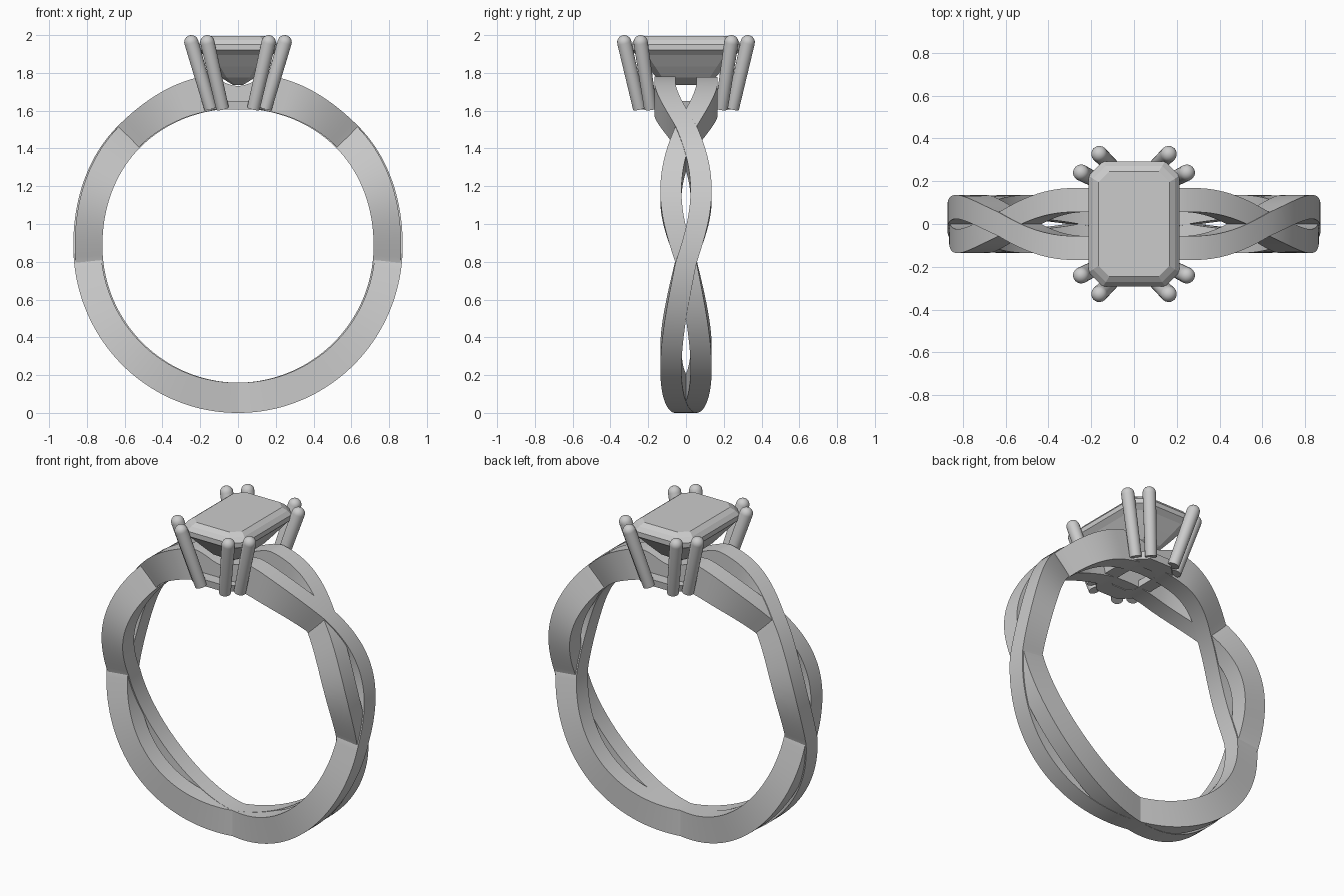
import bpy, bmesh, math
from mathutils import Vector

if "Cube" in bpy.data.objects:
    bpy.data.objects.remove(bpy.data.objects["Cube"])

CZ = 0.885  # centre height of the finger hole


def finish(name, bm, angle=None):
    bmesh.ops.recalc_face_normals(bm, faces=bm.faces)
    me = bpy.data.meshes.new(name)
    bm.to_mesh(me)
    bm.free()
    ob = bpy.data.objects.new(name, me)
    bpy.context.collection.objects.link(ob)
    if angle:
        bpy.ops.object.select_all(action='DESELECT')
        ob.select_set(True)
        bpy.context.view_layer.objects.active = ob
        bpy.ops.object.shade_smooth_by_angle(angle=math.radians(angle))
    return ob


def skin(bm, rings, closed=False):
    loops = [[bm.verts.new(p) for p in r] for r in rings]
    n = len(loops[0])
    for i in range(len(loops) - (0 if closed else 1)):
        a, b = loops[i], loops[(i + 1) % len(loops)]
        for j in range(n):
            k = (j + 1) % n
            bm.faces.new((a[j], a[k], b[k], b[j]))
    return loops


def blend(keys, x):
    for (x0, y0), (x1, y1) in zip(keys, keys[1:]):
        if x <= x1:
            t = (x - x0) / (x1 - x0)
            return y0 + (y1 - y0) * t * t * (3 - 2 * t)
    return keys[-1][1]


# Sideways swing of a strand, by degrees from the top of the ring
def swing(a):
    if a < 45:
        return 0.112 * math.sin(math.pi / 2 * min(1, (45 - a) / 27))
    if a < 96:
        return -0.08 * math.sin(math.pi * (a - 45) / 51)
    return 0.08 * math.sin(math.pi * (a - 96) / 84)


OUTER = [(0, 0.845), (13, 0.915), (45, 0.895), (90, 0.868), (180, 0.885)]
INNER = [(0, 0.727), (45, 0.737), (90, 0.722), (180, 0.725)]

# Twisted band: one rectangular strand that circles twice and crosses itself
rings = []
STEPS = 360
for i in range(STEPS):
    t = 720 * i / STEPS
    turn = 1 if t < 360 else -1
    phi = t % 360
    a = min(phi, 360 - phi)
    y = swing(a) * turn * (1 if phi < 180 else -1)
    s, c = math.sin(math.radians(phi)), math.cos(math.radians(phi))
    lift = -0.004 * s * turn
    ro, ri = blend(OUTER, a) + lift, blend(INNER, a) + lift
    if a > 177:
        ro = min(ro, CZ)
    rings.append([(r * s, y + w, CZ + r * c) for r, w in
                  ((ro, -0.056), (ro, 0.056), (ri, 0.056), (ri, -0.056))])
bm = bmesh.new()
skin(bm, rings, closed=True)
finish("twisted_band", bm, 35)


def octagon(hx, hy, cut, z):
    pts = []
    for sx, sy in ((1, 1), (-1, 1), (-1, -1), (1, -1)):
        pair = [(sx * hx, sy * (hy - cut), z), (sx * (hx - cut), sy * hy, z)]
        pts += pair if sx * sy > 0 else pair[::-1]
    return pts


# Emerald-cut stone, stepped from table to culet
bm = bmesh.new()
steps = [(0.165, 0.245, 0.05, 1.995), (0.192, 0.272, 0.06, 1.975),
         (0.212, 0.292, 0.066, 1.95), (0.212, 0.292, 0.066, 1.92),
         (0.185, 0.262, 0.058, 1.895), (0.14, 0.21, 0.045, 1.835),
         (0.09, 0.155, 0.03, 1.775), (0.025, 0.09, 0.01, 1.735)]
loops = skin(bm, [octagon(*s) for s in steps])
bm.faces.new(loops[0])
bm.faces.new(loops[-1])
finish("stone", bm)

# Open base frame joining the feet of the prongs
bm = bmesh.new()
skin(bm, [octagon(0.165, 0.235, 0.09, 1.607), octagon(0.175, 0.24, 0.09, 1.65),
          octagon(0.08, 0.13, 0.03, 1.65), octagon(0.08, 0.13, 0.03, 1.607)], closed=True)
finish("base_frame", bm)


# Round-tipped prongs, two at each corner
def prong(name, foot, tip, r=0.038, n=20):
    foot, tip = Vector(foot), Vector(tip)
    d = (tip - foot).normalized()
    u = d.orthogonal().normalized()
    v = d.cross(u)

    def ring(c, rad):
        return [c + rad * (u * math.cos(2 * math.pi * k / n) + v * math.sin(2 * math.pi * k / n))
                for k in range(n)]
    prof = [(foot, r * 0.9)] + [(tip + d * r * math.sin(q), r * math.cos(q))
                                for q in [math.radians(15 * k) for k in range(6)]]
    bm = bmesh.new()
    loops = skin(bm, [ring(c, rad) for c, rad in prof])
    bm.faces.new(loops[0])
    top = bm.verts.new(tip + d * r)
    for k in range(n):
        bm.faces.new((loops[-1][k], loops[-1][(k + 1) % n], top))
    finish(name, bm, 40)


for sx in (-1, 1):
    for sy in (-1, 1):
        tag = ("left" if sx < 0 else "right") + ("_front" if sy < 0 else "_back")
        prong("side_prong_" + tag, (sx * 0.145, sy * 0.188, 1.612), (sx * 0.247, sy * 0.24, 1.962))
        prong("end_prong_" + tag, (sx * 0.082, sy * 0.247, 1.612), (sx * 0.162, sy * 0.327, 1.962))
